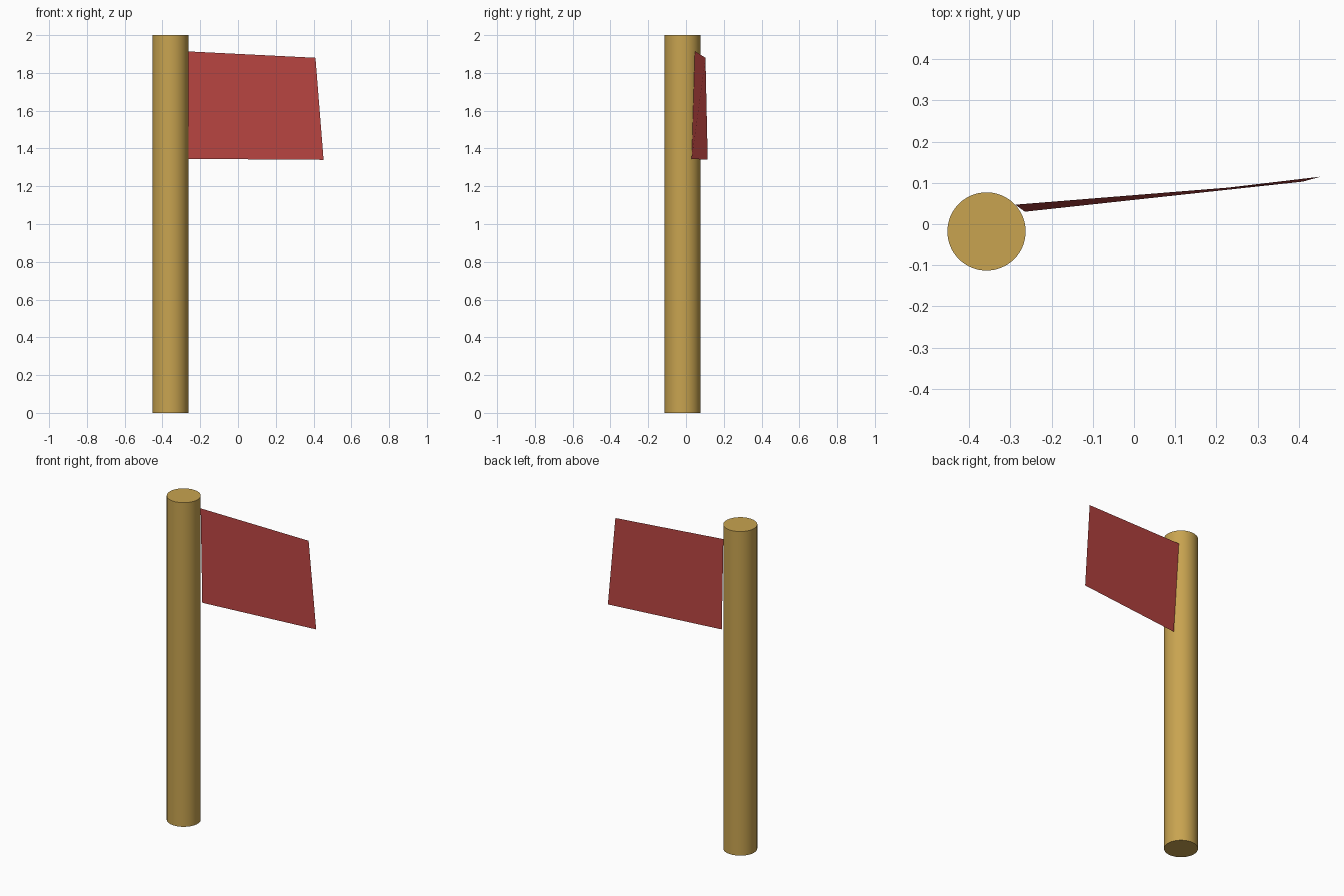
import bpy
import math

if "Cube" in bpy.data.objects:
    bpy.data.objects.remove(bpy.data.objects["Cube"])


def paint(obj, name, rgb):
    mat = bpy.data.materials.new(name)
    mat.diffuse_color = (*rgb, 1)
    mat.use_nodes = True
    mat.node_tree.nodes["Principled BSDF"].inputs["Base Color"].default_value = mat.diffuse_color
    obj.data.materials.append(mat)


# Pole: round post with sharp-edged flat caps
bpy.ops.mesh.primitive_cylinder_add(vertices=64, radius=0.095, depth=2,
                                    location=(-0.358, -0.018, 1))
pole = bpy.context.object
pole.name = "pole"
bpy.ops.object.shade_smooth_by_angle(angle=math.radians(30))
paint(pole, "tan_wood", (0.58, 0.37, 0.08))

# Flag: single slightly twisted sheet beside the pole
corners = [(-0.265, 0.03, 1.345), (0.453, 0.115, 1.34),
           (0.41, 0.103, 1.88), (-0.288, 0.047, 1.915)]
mesh = bpy.data.meshes.new("flag")
mesh.from_pydata(corners, [], [(0, 1, 2, 3)])
flag = bpy.data.objects.new("flag", mesh)
bpy.context.collection.objects.link(flag)
paint(flag, "red_cloth", (0.5, 0.06, 0.055))
